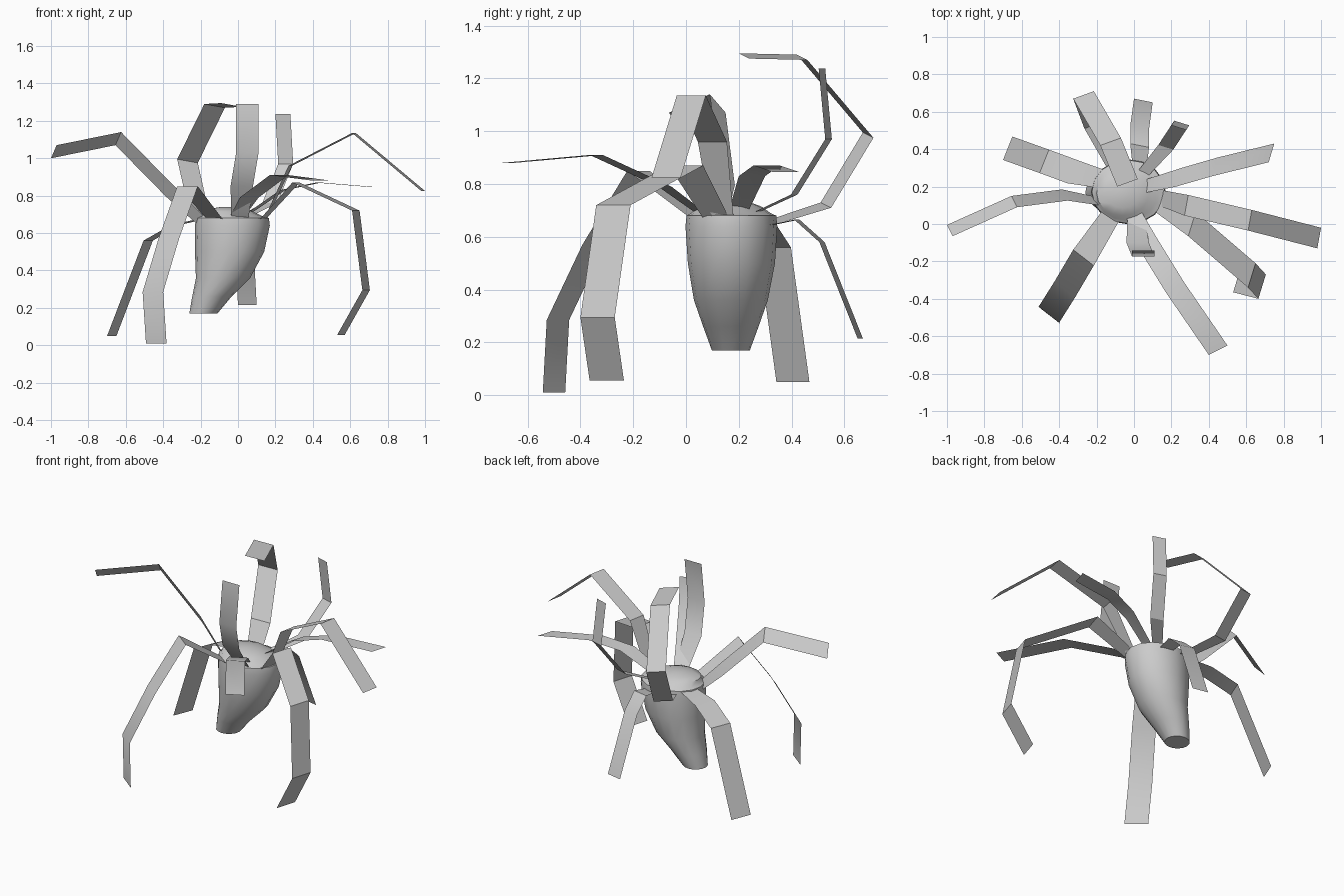
import bpy
import bmesh
from math import cos, sin, tau, radians
from mathutils import Vector

if "Cube" in bpy.data.objects:
    bpy.data.objects.remove(bpy.data.objects["Cube"], do_unlink=True)

# One plain grey for every part
grey = bpy.data.materials.new("light_grey")
grey.use_nodes = True
colour = (.6, .6, .6, 1)
grey.diffuse_color = colour
grey.node_tree.nodes["Principled BSDF"].inputs["Base Color"].default_value = colour


def finish(bm, name, angle):
    """Turn a bmesh into a shaded object that carries the grey material."""
    mesh = bpy.data.meshes.new(name)
    bm.to_mesh(mesh)
    bm.free()
    mesh.materials.append(grey)
    obj = bpy.data.objects.new(name, mesh)
    bpy.context.collection.objects.link(obj)
    bpy.ops.object.select_all(action="DESELECT")
    obj.select_set(True)
    bpy.context.view_layer.objects.active = obj
    bpy.ops.object.shade_smooth_by_angle(angle=radians(angle))
    return obj


def lofted_body(name, rings, sides=16):
    """Join elliptical rings (height, centre x, centre y, radius x, radius y)."""
    bm = bmesh.new()
    loops = []
    for z, cx, cy, rx, ry in rings:
        loops.append([bm.verts.new((cx + rx * cos(tau * i / sides),
                                    cy + ry * sin(tau * i / sides), z))
                      for i in range(sides)])
    for low, high in zip(loops, loops[1:]):
        for i in range(sides):
            j = (i + 1) % sides
            bm.faces.new((low[i], low[j], high[j], high[i]))
    bm.faces.new(loops[0][::-1])
    bm.faces.new(loops[-1])
    return finish(bm, name, 40)


def ribbon(name, across, *path, root=.75):
    """Sweep a thin flat strip along a path; it is narrower at the root."""
    bm = bmesh.new()
    half = Vector(across) / 2
    previous = None
    for index, point in enumerate(path):
        side = half * (root if index == 0 else 1)
        centre = Vector(point)
        pair = [bm.verts.new(centre - side), bm.verts.new(centre + side)]
        if previous:
            bm.faces.new((previous[0], previous[1], pair[1], pair[0]))
        previous = pair
    # Turn the strip so that its root faces upward
    bm.normal_update()
    bm.faces.ensure_lookup_table()
    if bm.faces[0].normal.z < 0:
        bmesh.ops.reverse_faces(bm, faces=bm.faces[:])
    return finish(bm, name, 30)


# Leaning cup body with a shallow dome on top
lofted_body("body", [
    (.17, -.185, .17, .075, .072),
    (.26, -.14, .17, .105, .105),
    (.36, -.08, .17, .145, .14),
    (.50, -.045, .172, .185, .165),
    (.64, -.03, .172, .2, .174),
    (.68, -.03, .172, .195, .17),
    (.69, -.04, .17, .17, .15),
    (.715, -.06, .165, .14, .12),
    (.73, -.06, .165, .09, .08),
    (.74, -.06, .165, .03, .03),
])

# Ribbons on the left side
ribbon("left_raised_ribbon", (.02, .11, 0),
       (.14, .14, .66), (.28, .1, .96), (.62, .02, 1.135), (.99, -.075, .825))
ribbon("left_back_ribbon", (.03, .1, 0),
       (.05, .2, .7), (.24, .25, .83), (.43, .305, .87), (.735, .38, .845))
ribbon("left_front_ribbon", (.04, .13, 0),
       (.12, .12, .66), (.31, 0, .87), (.63, -.275, .72),
       (.685, -.335, .295), (.55, -.3, .055))

# Ribbons on the front
ribbon("front_reaching_ribbon", (.1, .05, 0),
       (-.01, .07, .68), (.06, -.08, .79), (.22, -.34, .91), (.45, -.675, .88))
ribbon("front_upright_ribbon", (.12, 0, 0),
       (.01, .04, .67), (.02, -.1, .85), (.05, -.175, 1.03), (.05, -.143, 1.29))

# Ribbons on the right side
ribbon("right_front_ribbon", (.11, -.085, 0),
       (-.12, .05, .67), (-.27, -.18, .85), (-.37, -.35, .57),
       (-.455, -.485, .285), (-.437, -.5, .01))
ribbon("right_raised_ribbon", (.03, -.06, .07),
       (-.18, .12, .65), (-.37, .155, .83), (-.64, .12, 1.105), (-.985, -.035, 1.035))
ribbon("right_back_ribbon", (.05, .125, 0),
       (-.17, .24, .68), (-.33, .28, .645), (-.48, .335, .56), (-.675, .405, .05))

# Ribbons on the back
ribbon("back_curled_ribbon", (.11, .04, -.02),
       (-.1, .31, .65), (-.21, .53, .72), (-.27, .69, .985),
       (-.125, .44, 1.28), (-.035, .22, 1.285))
ribbon("back_hanging_ribbon", (.1, -.02, 0),
       (.03, .3, .64), (.03, .42, .665), (.03, .515, .58), (.05, .66, .215))
ribbon("back_upright_ribbon", (.08, -.025, 0),
       (.04, .26, .69), (.17, .41, .76), (.255, .54, .97), (.24, .515, 1.237))
